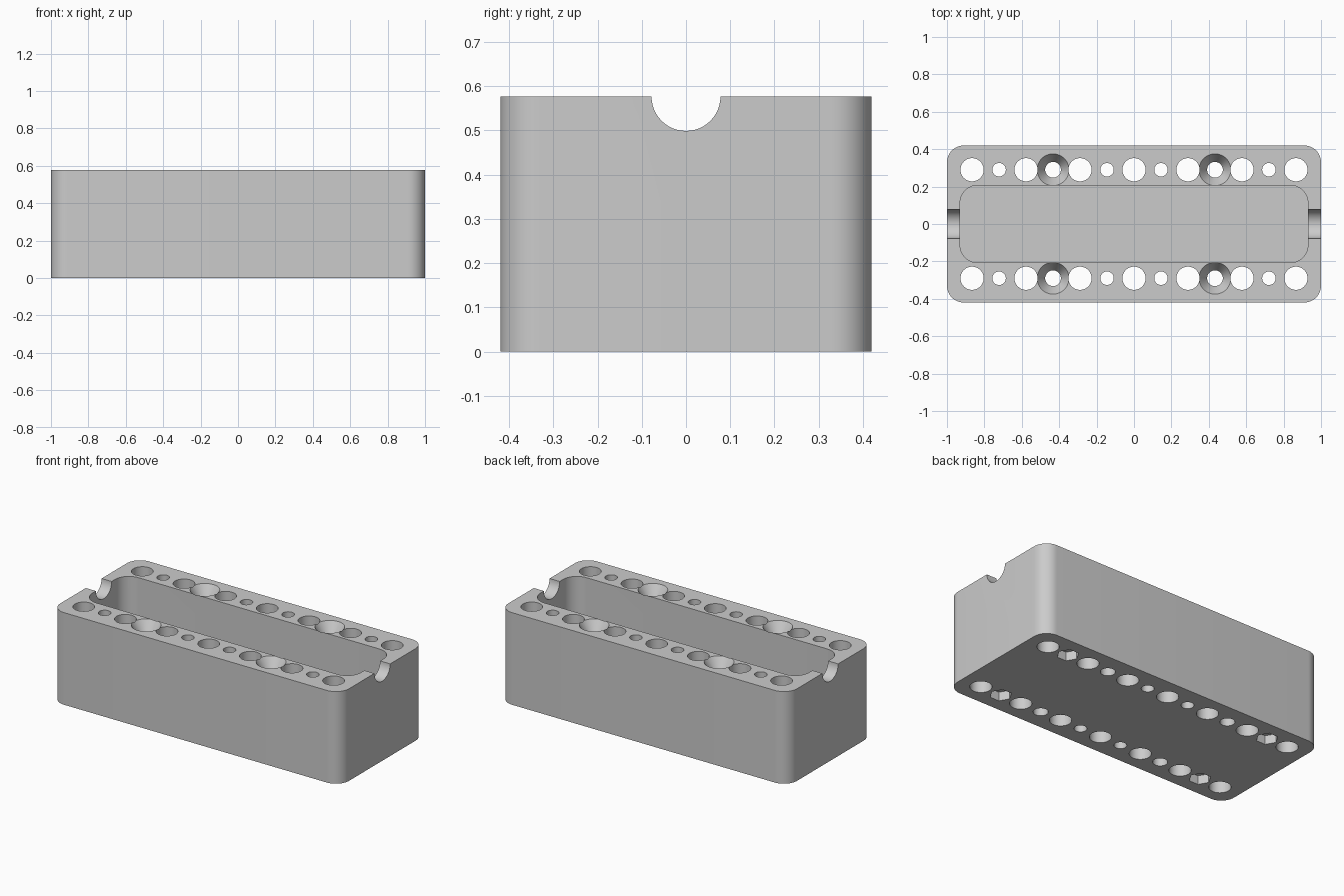
import bpy, bmesh, math

cube = bpy.data.objects.get("Cube")
if cube:
    bpy.data.objects.remove(cube, do_unlink=True)

HEIGHT = 0.577
PITCH = 0.1443      # distance between neighbouring holes
ROW_Y = 0.29        # both hole rows
LOW, HIGH = -0.05, HEIGHT + 0.05

grey = bpy.data.materials.new("plain grey")
grey.use_nodes = True
grey.diffuse_color = (0.6, 0.6, 0.6, 1)
grey.node_tree.nodes["Principled BSDF"].inputs["Base Color"].default_value = (0.6, 0.6, 0.6, 1)


def circle(r, cx=0, cy=0, n=48):
    return [(cx + r * math.cos(2 * math.pi * i / n),
             cy + r * math.sin(2 * math.pi * i / n)) for i in range(n)]


def rounded_rect(hx, hy, r, steps=12):
    points = []
    for k, (sx, sy) in enumerate([(1, 1), (-1, 1), (-1, -1), (1, -1)]):
        for i in range(steps + 1):
            a = math.pi / 2 * (k + i / steps)
            points.append((sx * (hx - r) + r * math.cos(a),
                           sy * (hy - r) + r * math.sin(a)))
    return points


def loft(bm, levels):
    """Closed solid through (outline, z) levels from bottom to top."""
    rings = [[bm.verts.new((x, y, z)) for x, y in outline] for outline, z in levels]
    for low, high in zip(rings, rings[1:]):
        for i in range(len(low)):
            j = (i + 1) % len(low)
            bm.faces.new((low[i], low[j], high[j], high[i]))
    bm.faces.new(rings[0][::-1])
    bm.faces.new(rings[-1])


def make_object(name, solids, lying=False):
    bm = bmesh.new()
    for levels in solids:
        loft(bm, levels)
    mesh = bpy.data.meshes.new(name)
    bm.to_mesh(mesh)
    bm.free()
    mesh.materials.append(grey)
    obj = bpy.data.objects.new(name, mesh)
    bpy.context.collection.objects.link(obj)
    if lying:
        obj.rotation_euler = (0, math.pi / 2, 0)
        obj.location.z = HEIGHT
    return obj


def places(steps):
    """Hole centres on both rows, mirrored left and right."""
    return [(x * PITCH, y) for x in steps for y in (-ROW_Y, ROW_Y)]


body = make_object("box_body", [[(rounded_rect(1, 0.42, 0.09), 0),
                                 (rounded_rect(1, 0.42, 0.09), HEIGHT)]])

# Central cavity and the half-round cable notches in the end walls
pocket = rounded_rect(0.93, 0.207, 0.095)
cavity = make_object("cavity_cutter", [[(pocket, 0.07), (pocket, HIGH)]])
notch = make_object("notch_cutter", [[(circle(0.078), -1.1), (circle(0.078), 1.1)]], lying=True)

# Wide and narrow through holes
wide = make_object("wide_hole_cutter", [
    [(circle(0.062, x, y), LOW), (circle(0.062, x, y), HIGH)]
    for x, y in places((-6, -4, -2, 0, 2, 4, 6))])
narrow = make_object("narrow_hole_cutter", [
    [(circle(0.036, x, y), LOW), (circle(0.036, x, y), HIGH)]
    for x, y in places((-5, -1, 1, 5))])

# Countersunk screw holes
screw = make_object("screw_hole_cutter", [
    [(circle(0.042, x, y), LOW), (circle(0.042, x, y), HEIGHT - 0.07),
     (circle(0.085, x, y), HEIGHT), (circle(0.085, x, y), HIGH)]
    for x, y in places((-3, 3))])

# Hexagonal nut recesses in the underside
nut = make_object("nut_recess_cutter", [
    [(circle(0.063, x, y, 6), LOW), (circle(0.063, x, y, 6), 0.055)]
    for x, y in places((-5, 5))])

bpy.context.view_layer.objects.active = body
for cutter in (cavity, notch, wide, narrow, screw, nut):
    cut = body.modifiers.new(cutter.name, "BOOLEAN")
    cut.operation = "DIFFERENCE"
    cut.solver = "EXACT"
    cut.object = cutter
    cutter.hide_render = True
    bpy.context.view_layer.update()
    bpy.ops.object.modifier_apply(modifier=cut.name)
    bpy.data.objects.remove(cutter, do_unlink=True)

bpy.ops.object.select_all(action="DESELECT")
body.select_set(True)
bpy.ops.object.shade_smooth_by_angle(angle=math.radians(30))
